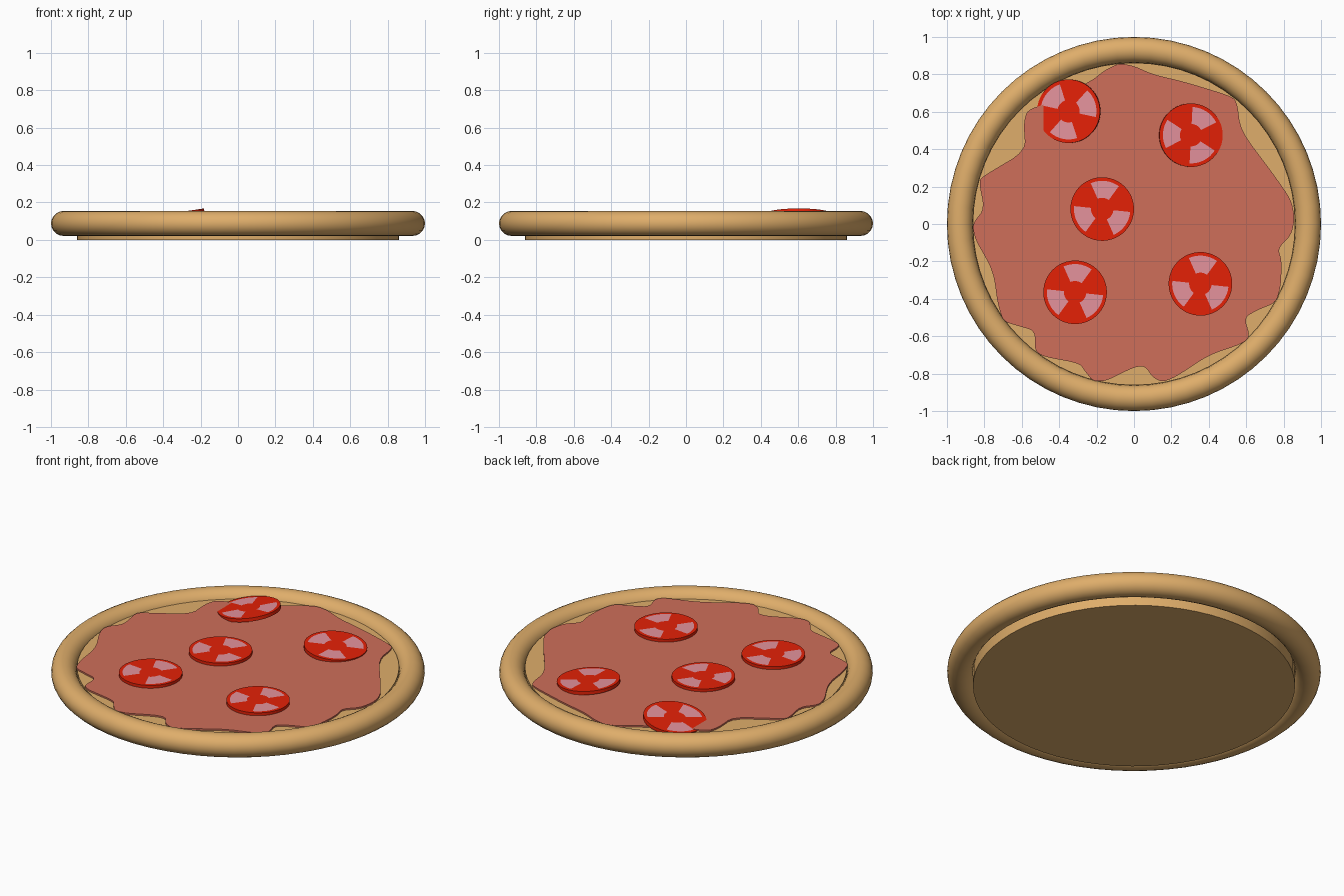
import bpy, bmesh, math
from mathutils import Matrix, Vector

if "Cube" in bpy.data.objects:
    bpy.data.objects.remove(bpy.data.objects["Cube"])


def material(name, r, g, b):
    m = bpy.data.materials.new(name)
    m.diffuse_color = [(c / 255) ** 2.2 for c in (r, g, b)] + [1]
    m.use_nodes = True
    m.node_tree.nodes["Principled BSDF"].inputs["Base Color"].default_value = m.diffuse_color
    return m


DOUGH = material("dough", 222, 172, 106)
SAUCE = material("sauce", 205, 110, 90)
RED = material("red_meat", 228, 38, 15)
PINK = material("pink_fat", 228, 145, 155)


def add_object(name, bm, mats):
    bmesh.ops.recalc_face_normals(bm, faces=bm.faces)
    me = bpy.data.meshes.new(name)
    bm.to_mesh(me)
    bm.free()
    for m in mats:
        me.materials.append(m)
    ob = bpy.data.objects.new(name, me)
    bpy.context.collection.objects.link(ob)
    return ob


# Rounded crust rim
bpy.ops.mesh.primitive_torus_add(major_segments=64, minor_segments=20,
                                 major_radius=0.931, minor_radius=0.069,
                                 location=(0, 0, 0.088))
crust = bpy.context.object
crust.name = "crust"
crust.scale.z = 0.97
crust.data.materials.append(DOUGH)
bpy.ops.object.shade_smooth()

# Flat dough base
bpy.ops.mesh.primitive_cylinder_add(vertices=64, radius=0.862, depth=0.114,
                                    location=(0, 0, 0.057))
base = bpy.context.object
base.name = "dough_base"
base.data.materials.append(DOUGH)
bpy.ops.object.shade_smooth_by_angle(angle=math.radians(30))

# Sauce with a wavy outline, corners rounded by cutting
outline = [
    (.86, .03), (.84, .13), (.75, .26), (.57, .5), (.55, .66), (.5, .69),
    (.27, .76), (.1, .8), (0, .845), (-.08, .86), (-.16, .82), (-.22, .77),
    (-.45, .65), (-.57, .61), (-.59, .54), (-.58, .39), (-.8, .26),
    (-.83, .23), (-.8, .08), (-.865, 0), (-.85, -.08), (-.77, -.22),
    (-.745, -.3), (-.73, -.42), (-.7, -.52), (-.62, -.545), (-.53, -.57),
    (-.53, -.68), (-.48, -.71), (-.29, -.745), (-.26, -.79), (-.22, -.84),
    (-.15, -.84), (0, -.765), (.06, -.76), (.1, -.82), (.15, -.845),
    (.22, -.82), (.4, -.7), (.58, -.64), (.62, -.6), (.59, -.5),
    (.66, -.46), (.76, -.42), (.785, -.33), (.79, -.2), (.77, -.13),
    (.84, -.06)]
points = [Vector(p) for p in outline]
for _ in range(2):
    points = [a.lerp(b, t) for a, b in zip(points, points[1:] + points[:1])
              for t in (0.2, 0.8)]
bm = bmesh.new()
face = bm.faces.new([bm.verts.new((p.x, p.y, 0.112)) for p in points])
new = bmesh.ops.extrude_face_region(bm, geom=[face])["geom"]
bmesh.ops.translate(bm, vec=(0, 0, 0.011),
                    verts=[v for v in new if isinstance(v, bmesh.types.BMVert)])
bmesh.ops.triangulate(bm, faces=[f for f in bm.faces if len(f.verts) > 4])
add_object("sauce", bm, [SAUCE])


# Pepperoni slice: red disc with three pink sectors on its top
def pepperoni(name, x, y, z, turn, tilt=0):
    n = 48
    bm = bmesh.new()
    rings = []
    for r, h in ((0.06, 0), (0.151, 0), (0.17, 0), (0.17, -0.02)):
        rings.append([bm.verts.new((r * math.cos(2 * math.pi * i / n),
                                    r * math.sin(2 * math.pi * i / n), h))
                      for i in range(n)])
    bm.faces.new(rings[0])
    bm.faces.new(rings[-1])
    for k in range(3):
        for i in range(n):
            j = (i + 1) % n
            f = bm.faces.new((rings[k][i], rings[k][j],
                              rings[k + 1][j], rings[k + 1][i]))
            # sectors are 60 degrees wide, centred on 0, 120 and 240 degrees
            if k == 0 and (i + n // 12) % (n // 3) < n // 6:
                f.material_index = 1
    ob = add_object(name, bm, [RED, PINK])
    ob.matrix_world = (Matrix.Translation((x, y, z))
                       @ Matrix.Rotation(math.radians(tilt), 4, 'Y')
                       @ Matrix.Rotation(math.radians(turn), 4, 'Z'))


slices = [(-.35, .603, .143, 18, -8.5), (.305, .475, .142, 57, 4.5),
          (-.17, .08, .14, 84), (.355, -.32, .14, 84), (-.315, -.365, .14, 84)]
for i, s in enumerate(slices):
    pepperoni(f"pepperoni_{i + 1}", *s)
